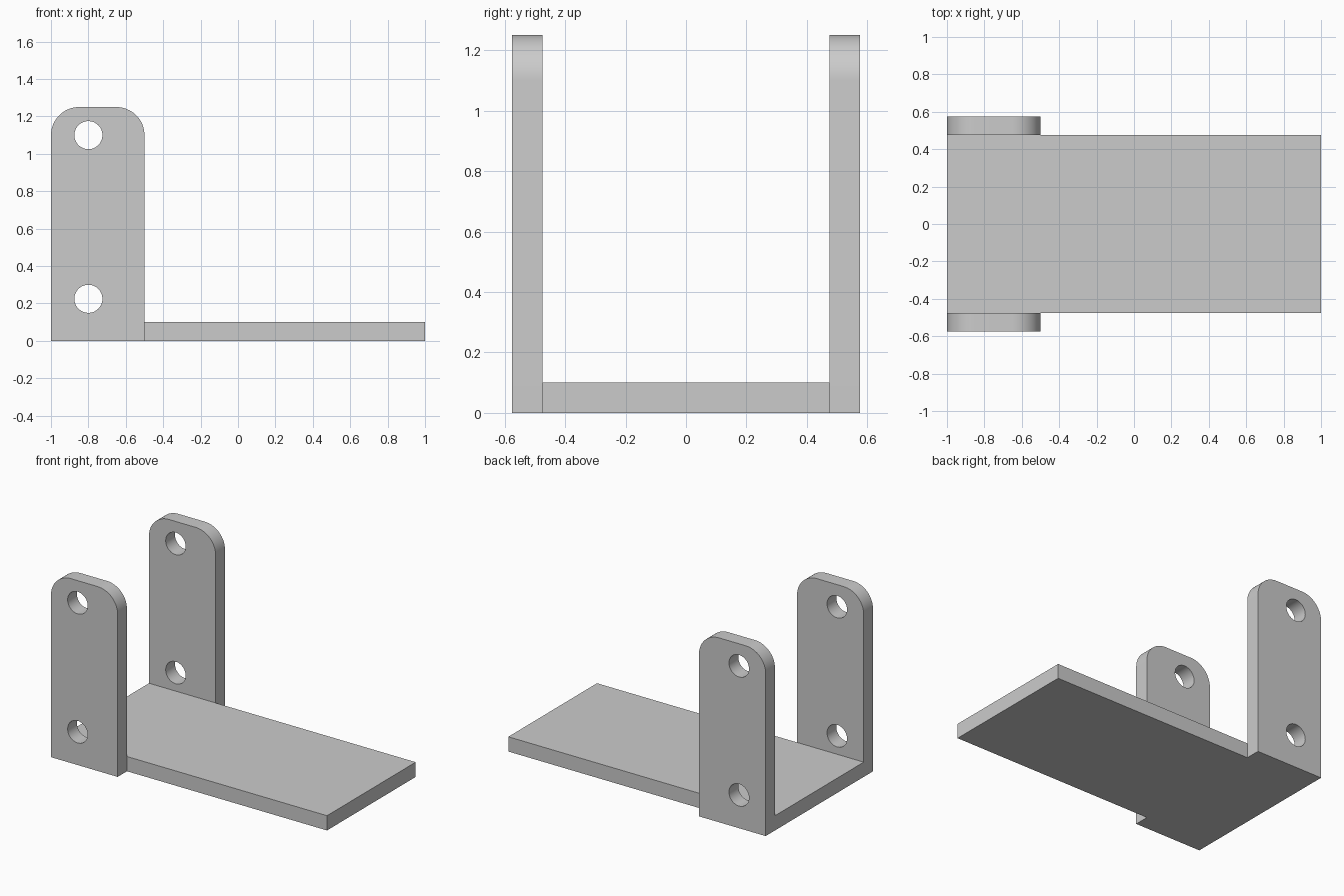
import bpy
import bmesh
from math import cos, sin, pi, radians

cube = bpy.data.objects.get("Cube")
if cube:
    bpy.data.objects.remove(cube, do_unlink=True)

LENGTH, HALF_WIDTH, THICK = 2.0, 0.475, 0.1
EAR_WIDTH, EAR_HEIGHT, CORNER = 0.5, 1.25, 0.15
HOLE_X, HOLE_HEIGHTS, HOLE_RADIUS = -0.8, (0.225, 1.1), 0.075

grey = bpy.data.materials.new("plain grey")
grey.use_nodes = True
colour = (0.6, 0.6, 0.6, 1)
grey.diffuse_color = colour
grey.node_tree.nodes["Principled BSDF"].inputs["Base Color"].default_value = colour


def arc(cx, cz, radius, start, end, steps):
    """Points on an arc in the x-z plane."""
    angles = [start + (end - start) * i / steps for i in range(steps + 1)]
    return [(cx + radius * cos(a), cz + radius * sin(a)) for a in angles]


def extrude_profile(name, profile, y0, y1):
    """Solid made by sweeping an x-z outline from y0 to y1."""
    bm = bmesh.new()
    face = bm.faces.new([bm.verts.new((x, y0, z)) for x, z in profile])
    swept = bmesh.ops.extrude_face_region(bm, geom=[face])["geom"]
    verts = [v for v in swept if isinstance(v, bmesh.types.BMVert)]
    bmesh.ops.translate(bm, verts=verts, vec=(0, y1 - y0, 0))
    bmesh.ops.recalc_face_normals(bm, faces=bm.faces)
    mesh = bpy.data.meshes.new(name)
    bm.to_mesh(mesh)
    bm.free()
    mesh.materials.append(grey)
    obj = bpy.data.objects.new(name, mesh)
    bpy.context.collection.objects.link(obj)
    return obj


def activate(obj):
    bpy.ops.object.select_all(action='DESELECT')
    obj.select_set(True)
    bpy.context.view_layer.objects.active = obj


# Flat base plate
left, right = -LENGTH / 2, LENGTH / 2
extrude_profile("base_plate", [(left, 0), (right, 0), (right, THICK), (left, THICK)],
                -HALF_WIDTH, HALF_WIDTH)

# Upright ear outline with rounded top corners
ear_right = left + EAR_WIDTH
shoulder = EAR_HEIGHT - CORNER
ear_outline = [(left, 0), (ear_right, 0)]
ear_outline += arc(ear_right - CORNER, shoulder, CORNER, 0, pi / 2, 16)
ear_outline += arc(left + CORNER, shoulder, CORNER, pi / 2, pi, 16)

# Two drilled ears, one on each side of the plate
for name, side in (("front_ear", -1), ("back_ear", 1)):
    y0, y1 = sorted((side * HALF_WIDTH, side * (HALF_WIDTH + THICK)))
    ear = extrude_profile(name, ear_outline, y0, y1)
    for height in HOLE_HEIGHTS:
        circle = arc(HOLE_X, height, HOLE_RADIUS, 0, 2 * pi, 48)[:-1]
        cutter = extrude_profile("hole_cutter", circle, y0 - THICK, y1 + THICK)
        cutter.hide_render = True
        drill = ear.modifiers.new("drill", 'BOOLEAN')
        drill.operation = 'DIFFERENCE'
        drill.solver = 'EXACT'
        drill.object = cutter
        activate(ear)
        bpy.ops.object.modifier_apply(modifier=drill.name)
        bpy.data.objects.remove(cutter, do_unlink=True)
    activate(ear)
    bpy.ops.object.shade_smooth_by_angle(angle=radians(30))
